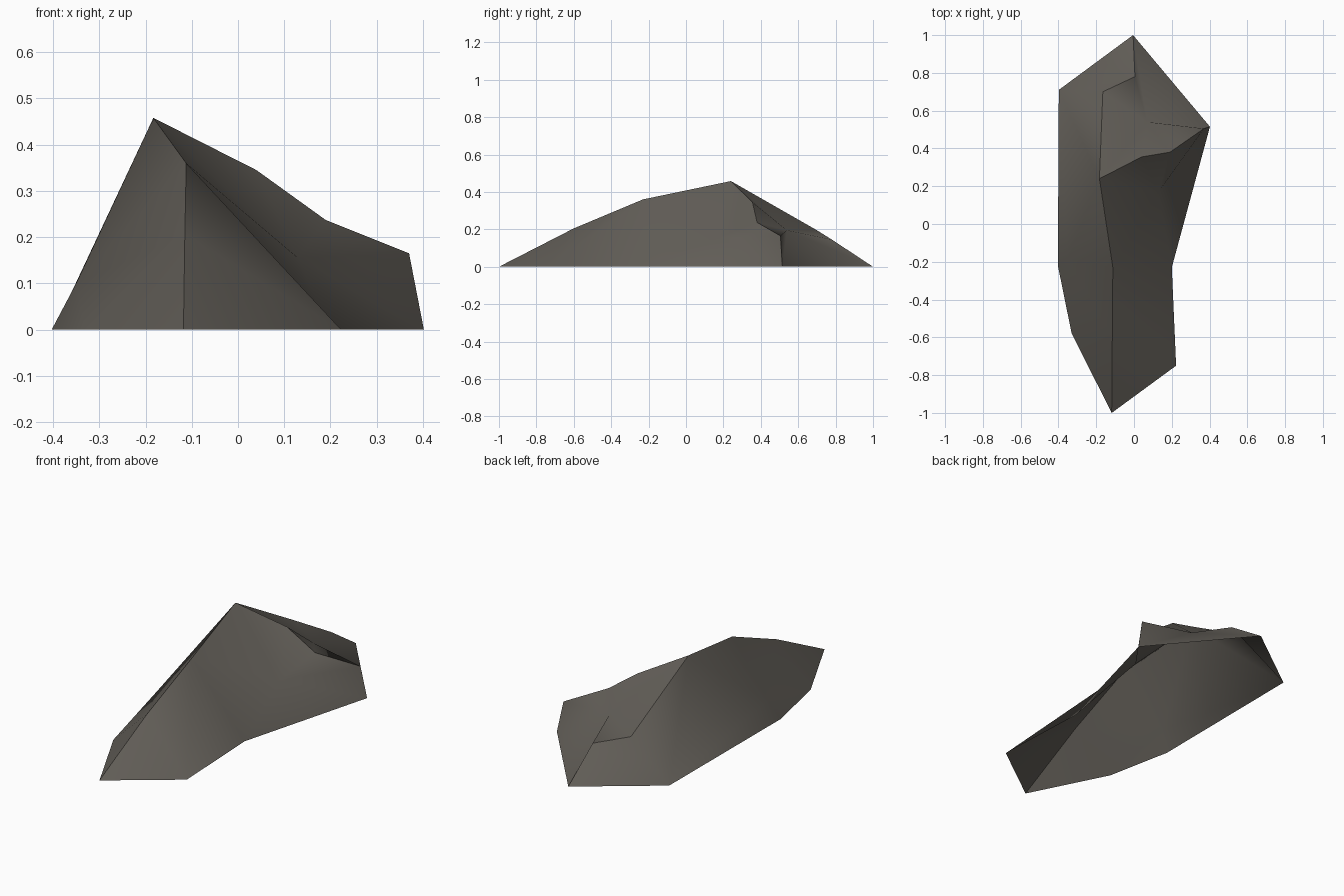
import bpy, bmesh

if "Cube" in bpy.data.objects:
    bpy.data.objects.remove(bpy.data.objects["Cube"])

# Key points of the boulder: a peak, three ridges, the ground outline
# and one point inside each of the three sides
P = {
    "peak": (-0.183, 0.24, 0.458),
    "f1": (-0.112, -0.23, 0.36), "f2": (-0.115, -0.60, 0.205), "f3": (-0.118, -1.0, 0),
    "b1": (-0.165, 0.70, 0.195), "b2": (0.005, 0.78, 0.145), "b3": (-0.005, 1.0, 0),
    "r1": (0.04, 0.355, 0.345), "r2": (0.19, 0.38, 0.237), "r3": (0.37, 0.505, 0.165),
    "r4": (0.402, 0.515, 0),
    "l1": (-0.33, -0.58, 0), "l2": (-0.403, -0.22, 0), "l3": (-0.398, 0.71, 0),
    "s1": (0.223, -0.75, 0), "s2": (0.20, -0.23, 0),
    "mid_left": (-0.35, -0.19, 0.10), "mid_right": (0.13, 0.17, 0.155),
    "mid_back": (0.07, 0.54, 0.195),
}
# Sides as triangle fans: hub first, then the rim
FANS = [
    "l1 f3 f2", "l3 peak b1 b2 b3",                               # left side ends
    "mid_left peak l3 l2 l1 f2 f1 peak",                          # left side
    "s1 s2 f1 f2 f3",                                             # front right slope
    "mid_right peak f1 s2 r4 r3 r2 r1 peak",                      # right side
    "mid_back peak r1 r2 r3 r4 b3 b2 b1 peak",                    # back side
]
RIDGES = ["peak f1 f2 f3", "peak b1 b2 b3", "peak r1 r2 r3 r4"]

bm = bmesh.new()
V = {name: bm.verts.new(co) for name, co in P.items()}
for fan in FANS:
    hub, *rim = fan.split()
    for a, b in zip(rim, rim[1:]):
        bm.faces.new((V[hub], V[a], V[b])).smooth = True

# Crisp ridge lines between the smooth sides
for ridge in RIDGES:
    names = ridge.split()
    for a, b in zip(names, names[1:]):
        bm.edges.get((V[a], V[b])).smooth = False

# Outward normals (the underside is open)
bmesh.ops.recalc_face_normals(bm, faces=bm.faces[:])
if sum(f.normal.z * f.calc_area() for f in bm.faces) < 0:
    bmesh.ops.reverse_faces(bm, faces=bm.faces[:])

mesh = bpy.data.meshes.new("boulder")
bm.to_mesh(mesh)
bm.free()
stone = bpy.data.materials.new("grey brown stone")
stone.diffuse_color = (0.12, 0.11, 0.095, 1)
stone.use_nodes = True
stone.node_tree.nodes["Principled BSDF"].inputs["Base Color"].default_value = stone.diffuse_color
mesh.materials.append(stone)
bpy.context.collection.objects.link(bpy.data.objects.new("boulder", mesh))
